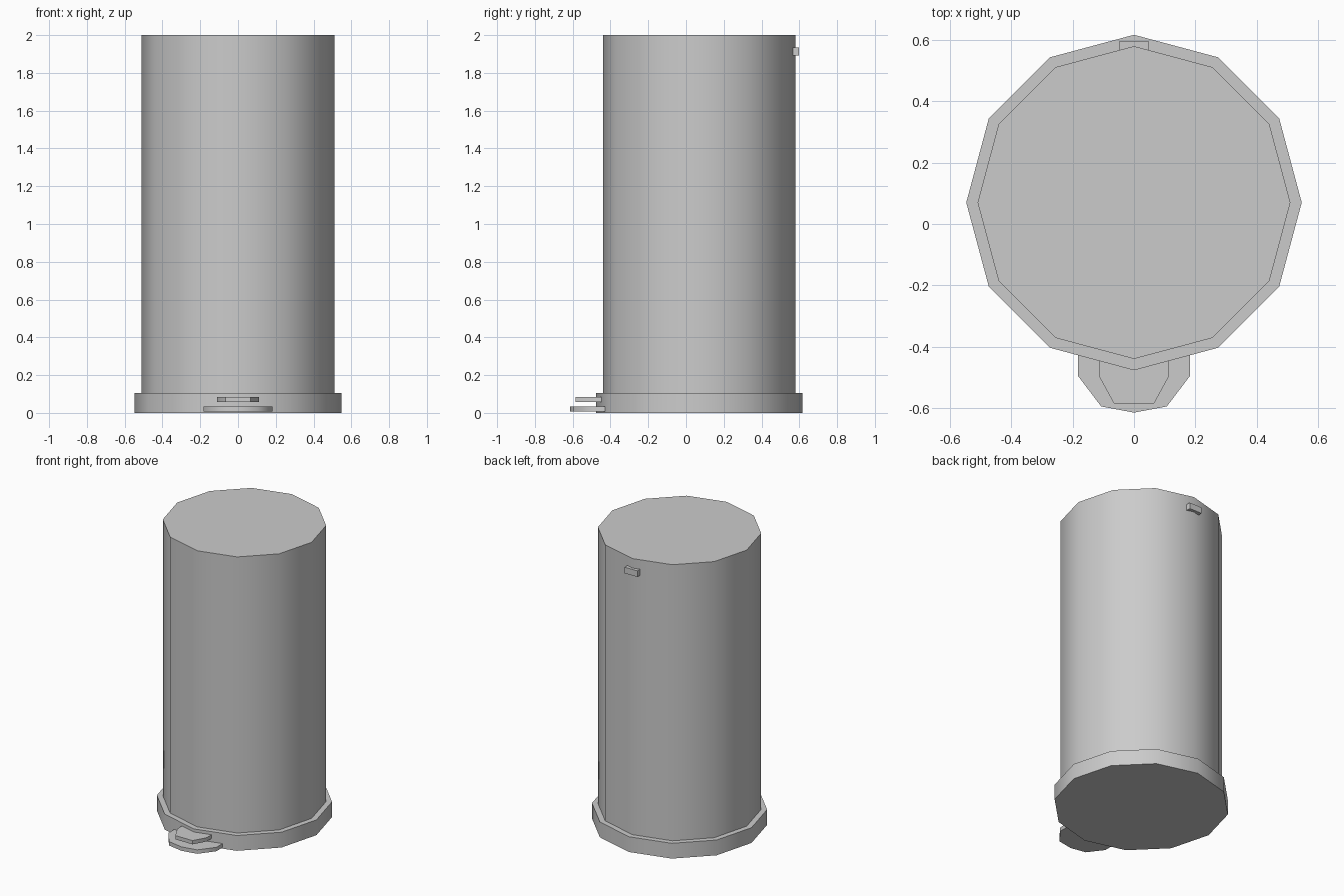
import bpy, math

if "Cube" in bpy.data.objects:
    bpy.data.objects.remove(bpy.data.objects["Cube"])

CENTER_Y = 0.07


def prism(name, outline, z0, z1, angle=50):
    """Extrude a counter-clockwise outline between two heights."""
    n = len(outline)
    verts = [(x, y, z) for z in (z0, z1) for x, y in outline]
    faces = [tuple(reversed(range(n))), tuple(range(n, 2 * n))]
    faces += [(i, (i + 1) % n, n + (i + 1) % n, n + i) for i in range(n)]
    mesh = bpy.data.meshes.new(name)
    mesh.from_pydata(verts, [], faces)
    obj = bpy.data.objects.new(name, mesh)
    bpy.context.collection.objects.link(obj)
    bpy.ops.object.select_all(action='DESELECT')
    obj.select_set(True)
    bpy.context.view_layer.objects.active = obj
    bpy.ops.object.shade_smooth_by_angle(angle=math.radians(angle))
    return obj


def twelve_sided(radius):
    return [(radius * math.cos(i * math.pi / 6),
             CENTER_Y + radius * math.sin(i * math.pi / 6)) for i in range(12)]


def mirrored(half):
    """Complete a right-hand half outline (front to back) across x = 0."""
    return half + [(-x, y) for x, y in reversed(half) if x > 0]


# Tall bin body and its wider foot ring
prism("bin_body", twelve_sided(0.51), 0.05, 2.0)
prism("base_ring", twelve_sided(0.547), 0.0, 0.105)

# Two stacked pedal plates at the front
prism("lower_pedal_plate",
      mirrored([(0, -0.615), (0.107, -0.595), (0.183, -0.495), (0.183, -0.41)]),
      0.008, 0.035)
prism("upper_pedal",
      mirrored([(0.065, -0.586), (0.112, -0.50), (0.112, -0.43)]),
      0.058, 0.084)

# Small hinge block at the back, near the top
prism("hinge_block",
      mirrored([(0.048, 0.55), (0.048, 0.597)]), 1.893, 1.935, 30)
